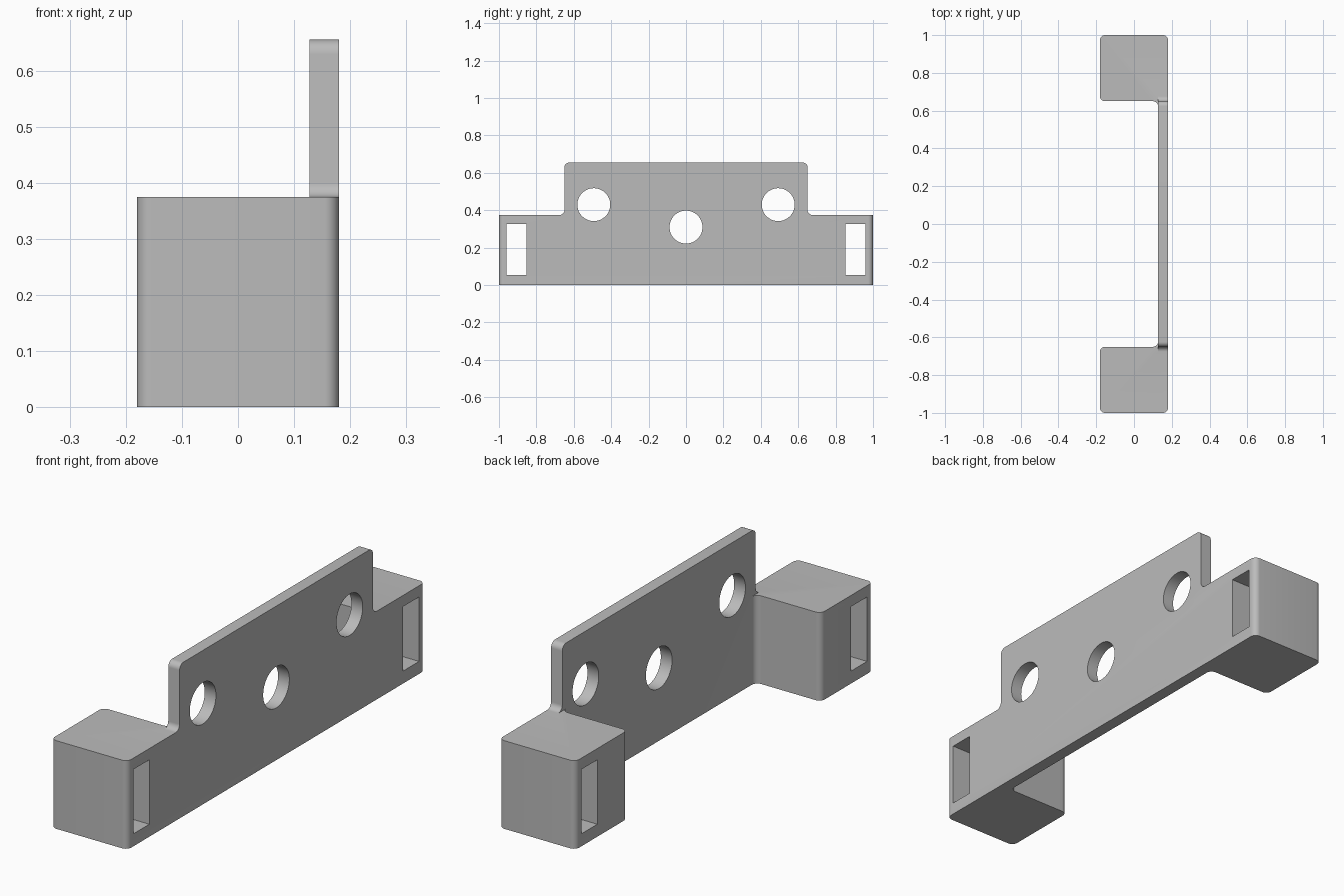
import bpy, bmesh, math
from mathutils import Vector

cube = bpy.data.objects.get("Cube")
if cube:
    bpy.data.objects.remove(cube, do_unlink=True)

W, H, TOP = 0.18, 0.375, 0.655      # half depth, block height, plate height
PLATE, INNER, R = 0.127, 0.65, 0.026  # plate back face, block inner face, corner radius

grey = bpy.data.materials.new("plain grey")
grey.use_nodes = True
colour = (0.5, 0.5, 0.5, 1)
grey.diffuse_color = colour
grey.node_tree.nodes["Principled BSDF"].inputs["Base Color"].default_value = colour


def rounded(corners, steps=8):
    """Turn (u, v, radius) right-angle corners into a filleted outline."""
    out = []
    for i, (u, v, r) in enumerate(corners):
        p = Vector((u, v))
        if r == 0:
            out.append(p)
            continue
        a = (Vector(corners[i - 1][:2]) - p).normalized()
        b = (Vector(corners[(i + 1) % len(corners)][:2]) - p).normalized()
        centre = p + r * (a + b)
        for k in range(steps + 1):
            t = math.pi / 2 * k / steps
            out.append(centre - r * (b * math.cos(t) + a * math.sin(t)))
    return out


def prism(bm, outline, place, direction):
    face = bm.faces.new([bm.verts.new(place(*p)) for p in outline])
    new = bmesh.ops.extrude_face_region(bm, geom=[face])["geom"]
    bmesh.ops.translate(bm, vec=direction, verts=[g for g in new if isinstance(g, bmesh.types.BMVert)])


def finish(name, bm):
    bmesh.ops.recalc_face_normals(bm, faces=bm.faces)
    mesh = bpy.data.meshes.new(name)
    bm.to_mesh(mesh)
    bm.free()
    mesh.materials.append(grey)
    obj = bpy.data.objects.new(name, mesh)
    bpy.context.collection.objects.link(obj)
    return obj


def boolean(target, tool, operation):
    bpy.context.view_layer.objects.active = target
    mod = target.modifiers.new(operation, 'BOOLEAN')
    mod.operation, mod.solver, mod.object = operation, 'EXACT', tool
    bpy.ops.object.modifier_apply(modifier=mod.name)
    bpy.data.objects.remove(tool, do_unlink=True)


# Lower body: two end blocks joined by the thin plate
bm = bmesh.new()
half = [(W, 1, R), (-W, 1, R), (-W, INNER, R), (PLATE, INNER, R)]
body = half + [(x, -y, r) for x, y, r in reversed(half)]
prism(bm, rounded(body), lambda x, y: (x, y, 0), (0, 0, H))
bracket = finish("mounting_bracket", bm)

# Upper plate: rounded top corners and fillets flaring onto the blocks
bm = bmesh.new()
half = [(INNER + R, H, 0), (INNER, H, R), (INNER, TOP, R)]
upper = half + [(-y, z, r) for y, z, r in reversed(half)]
prism(bm, rounded(upper), lambda y, z: (PLATE, y, z), (W - PLATE, 0, 0))
boolean(bracket, finish("upper_plate", bm), 'UNION')

# Round holes through the plate and rectangular slots through the blocks
bm = bmesh.new()
through = (1, 0, 0)
for cy, cz in ((-0.493, 0.43), (0, 0.31), (0.493, 0.43)):
    ring = [(cy + 0.088 * math.cos(math.tau * k / 48), cz + 0.088 * math.sin(math.tau * k / 48))
            for k in range(48)]
    prism(bm, ring, lambda y, z: (-0.5, y, z), through)
for s in (-1, 1):
    slot = [(s * 0.853, 0.053), (s * 0.96, 0.053), (s * 0.96, 0.327), (s * 0.853, 0.327)]
    prism(bm, slot, lambda y, z: (-0.5, y, z), through)
boolean(bracket, finish("hole_cutter", bm), 'DIFFERENCE')

bpy.ops.object.select_all(action='DESELECT')
bracket.select_set(True)
bpy.context.view_layer.objects.active = bracket
bpy.ops.object.shade_smooth_by_angle(angle=math.radians(30))
